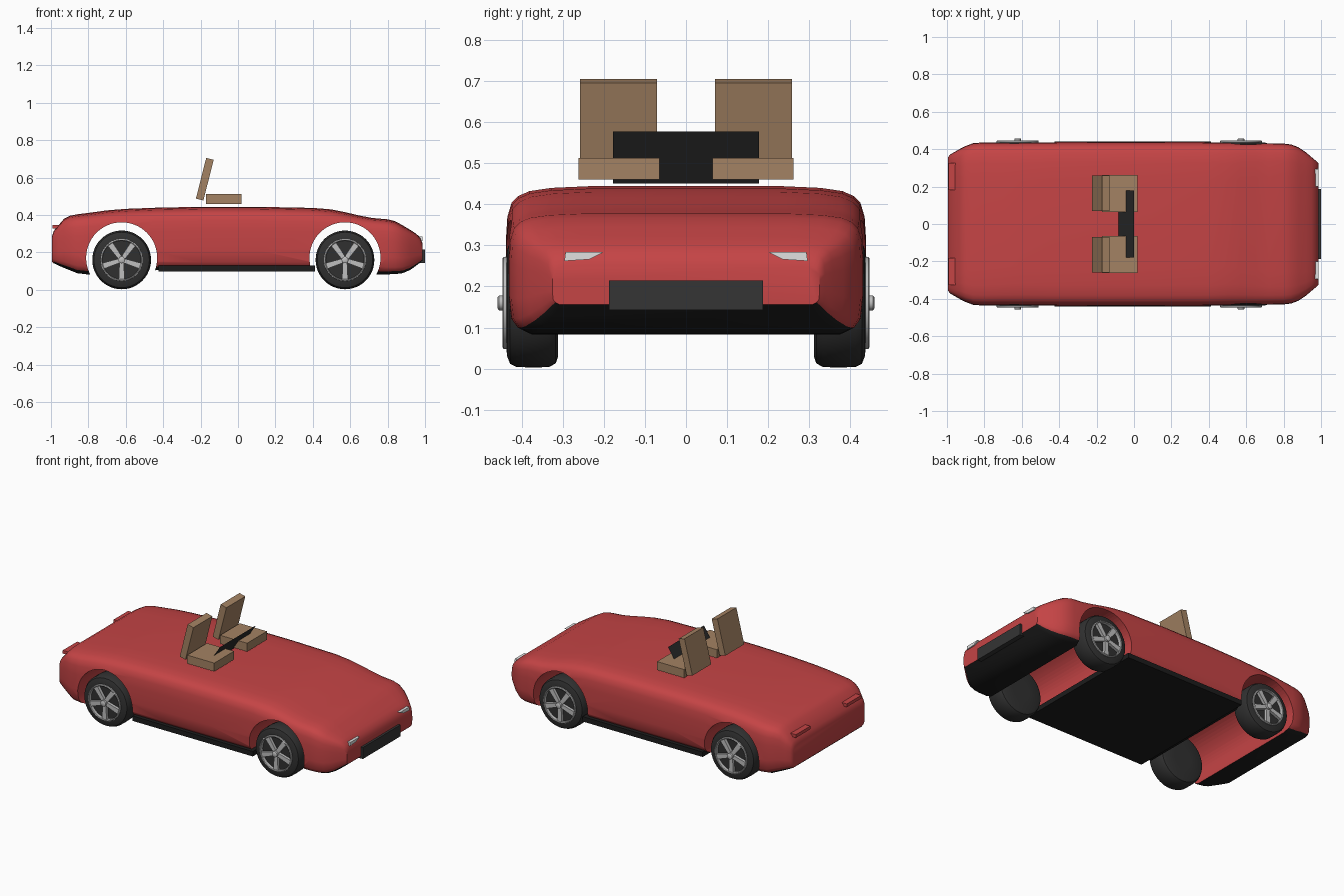
import bpy, bmesh, math
from mathutils import Vector, Matrix

if "Cube" in bpy.data.objects:
    bpy.data.objects.remove(bpy.data.objects["Cube"])


def material(name, r, g, b):
    m = bpy.data.materials.new(name)
    m.diffuse_color = (r, g, b, 1)
    m.use_nodes = True
    m.node_tree.nodes["Principled BSDF"].inputs["Base Color"].default_value = m.diffuse_color
    return m


RED = material("red paint", 0.56, 0.058, 0.06)
BLACK = material("black underbody", 0.012, 0.012, 0.012)
RUBBER = material("dark rubber", 0.03, 0.03, 0.03)
SILVER = material("silver metal", 0.52, 0.52, 0.52)
TAN = material("tan leather", 0.37, 0.225, 0.125)
GLASS = material("dark glass", 0.023, 0.023, 0.023)
PLATE = material("dark grille", 0.035, 0.035, 0.035)
LAMP = material("white lamp", 0.75, 0.75, 0.75)


def finish(name, bm, *mats, smooth=False):
    bmesh.ops.recalc_face_normals(bm, faces=bm.faces)
    me = bpy.data.meshes.new(name)
    bm.to_mesh(me)
    bm.free()
    for m in mats:
        me.materials.append(m)
    ob = bpy.data.objects.new(name, me)
    bpy.context.collection.objects.link(ob)
    if smooth:
        bpy.context.view_layer.objects.active = ob
        ob.select_set(True)
        bpy.ops.object.shade_smooth_by_angle(angle=math.radians(38))
        ob.select_set(False)
    return ob


def add_prism(bm, pts, vec):
    """Extrude a closed outline along a vector."""
    f = bm.faces.new([bm.verts.new(p) for p in pts])
    ret = bmesh.ops.extrude_face_region(bm, geom=[f], use_keep_orig=True)
    moved = [v for v in ret["geom"] if isinstance(v, bmesh.types.BMVert)]
    bmesh.ops.translate(bm, verts=moved, vec=vec)


def prism(name, pts, vec, mat):
    bm = bmesh.new()
    add_prism(bm, pts, vec)
    return finish(name, bm, mat)


def box(name, x, y, z, mat):
    return prism(name, [(x[0], y[0], z[0]), (x[1], y[0], z[0]),
                        (x[1], y[1], z[0]), (x[0], y[1], z[0])],
                 (0, 0, z[1] - z[0]), mat)


def add_lathe(bm, profile, cx, cz, side, seg=48, closed=False):
    """Revolve (radius, y) points around a sideways axle."""
    rings = []
    for r, y in profile:
        rings.append([bm.verts.new((cx + r * math.cos(2 * math.pi * i / seg), side * y,
                                    cz + r * math.sin(2 * math.pi * i / seg)))
                      for i in range(seg)])
    pairs = list(zip(rings, rings[1:]))
    if closed:
        pairs.append((rings[-1], rings[0]))
    else:
        bm.faces.new(rings[0])
        bm.faces.new(rings[-1])
    for a, b in pairs:
        for i in range(seg):
            j = (i + 1) % seg
            bm.faces.new((a[i], a[j], b[j], b[i]))


# Body stations along the length: x, half width, top height, bottom height
STATIONS = [
    (-0.995, 0.355, 0.285, 0.152), (-0.985, 0.37, 0.315, 0.142), (-0.96, 0.385, 0.345, 0.130),
    (-0.93, 0.402, 0.38, 0.117), (-0.90, 0.417, 0.396, 0.105), (-0.86, 0.432, 0.404, 0.089),
    (-0.81, 0.436, 0.41, 0.083), (-0.70, 0.436, 0.425, 0.083), (-0.60, 0.437, 0.433, 0.084),
    (-0.44, 0.437, 0.439, 0.105), (-0.20, 0.438, 0.444, 0.105), (0.10, 0.438, 0.444, 0.105),
    (0.40, 0.437, 0.438, 0.105), (0.50, 0.436, 0.43, 0.084), (0.57, 0.435, 0.416, 0.083),
    (0.65, 0.434, 0.397, 0.083), (0.72, 0.432, 0.384, 0.083), (0.80, 0.43, 0.377, 0.083),
    (0.84, 0.425, 0.367, 0.084), (0.88, 0.41, 0.345, 0.089), (0.92, 0.383, 0.321, 0.106),
    (0.95, 0.357, 0.302, 0.127), (0.973, 0.338, 0.281, 0.145), (0.986, 0.325, 0.25, 0.156)]
# Half section: inset from the side and height, both as fractions of section height
SECTION = [(0.19, 0), (0.075, 0.055), (0.02, 0.13), (0, 0.32), (0, 0.62), (0.01, 0.78),
           (0.04, 0.88), (0.09, 0.93), (0.17, 0.965), (0.33, 0.988), (0.6, 1)]

bm = bmesh.new()
rings = []
for x, w, zt, zb in STATIONS:
    h = zt - zb
    half = [(w - d * h, zb + f * h) for d, f in SECTION]
    loop = half + [(-y, z) for y, z in reversed(half)]
    rings.append([bm.verts.new((x, y, z)) for y, z in loop])
n = len(rings[0])
for a, b in zip(rings, rings[1:]):
    for i in range(n):
        j = (i + 1) % n
        bm.faces.new((a[i], a[j], b[j], b[i]))
bm.faces.new(rings[0])
bm.faces.new(rings[-1])
bmesh.ops.recalc_face_normals(bm, faces=bm.faces)
bm.normal_update()
for f in bm.faces:
    f.material_index = 1 if f.normal.z < -0.64 else 0
body = finish("body", bm, RED, BLACK, smooth=True)

# Wheel arches run right across the body
AXLES = {"rear": -0.622, "front": 0.572}
for end, cx in AXLES.items():
    bm = bmesh.new()
    add_lathe(bm, [(0.19, -0.6), (0.19, 0.6)], cx, 0.171, 1, 64)
    cutter = finish(end + "_arch_cutter", bm, RED)
    cutter.hide_render = True
    cutter.display_type = 'WIRE'
    mod = body.modifiers.new(end + " arch", 'BOOLEAN')
    mod.object = cutter
    mod.operation = 'DIFFERENCE'
    mod.solver = 'EXACT'
# Bake the cuts and drop the cutters
dg = bpy.context.evaluated_depsgraph_get()
cut_mesh = bpy.data.meshes.new_from_object(body.evaluated_get(dg))
body.modifiers.clear()
body.data = cut_mesh
for end in AXLES:
    bpy.data.objects.remove(bpy.data.objects[end + "_arch_cutter"])
bpy.context.view_layer.objects.active = body
body.select_set(True)
bpy.ops.object.shade_smooth_by_angle(angle=math.radians(38))
body.select_set(False)

# Floor with side skirts
box("floor_and_skirts", (-0.425, 0.412), (-0.441, 0.441), (0.099, 0.13), BLACK)

# Wheels
TYRE = [(0.06, 0.311), (0.13, 0.311), (0.147, 0.317), (0.156, 0.333), (0.157, 0.37),
        (0.156, 0.412), (0.148, 0.428), (0.13, 0.435), (0.112, 0.437), (0.106, 0.424), (0.02, 0.424)]
RIM = [(0.103, 0.424), (0.103, 0.444), (0.107, 0.447), (0.112, 0.444), (0.113, 0.43)]
HUB = [(0.018, 0.42), (0.018, 0.455), (0.014, 0.458)]
for end, cx in AXLES.items():
    for s, label in ((-1, "right"), (1, "left")):
        cz = 0.16
        bm = bmesh.new()
        add_lathe(bm, TYRE, cx, cz, s)
        finish(f"{end}_{label}_tyre", bm, RUBBER, smooth=True)
        bm = bmesh.new()
        add_lathe(bm, RIM, cx, cz, s, closed=True)
        add_lathe(bm, HUB, cx, cz, s, 20)
        for k in range(5):
            rot = Matrix.Rotation(math.pi / 2 + k * 2 * math.pi / 5, 4, 'Y')
            outline = [(0.0, -0.011), (0.105, -0.016), (0.105, 0.016), (0.0, 0.011)]
            pts = [Vector((cx, s * 0.422, cz)) + rot @ Vector((a, 0, b)) for a, b in outline]
            add_prism(bm, pts, (0, s * 0.02, 0))
        finish(f"{end}_{label}_rim", bm, SILVER, smooth=True)

# Paired seats and lamps
for s, label in ((-1, "right"), (1, "left")):
    box(label + "_seat_cushion", (-0.17, 0.018), sorted((s * 0.065, s * 0.262)), (0.46, 0.513), TAN)
    prism(label + "_seat_back", [(x, s * 0.07, z) for x, z in
          ((-0.225, 0.488), (-0.185, 0.478), (-0.13, 0.695), (-0.17, 0.705))],
          (0, s * 0.188, 0), TAN)
    prism(label + "_headlamp", [(0.962, s * y, z) for y, z in
          ((0.2, 0.284), (0.293, 0.284), (0.296, 0.262), (0.235, 0.266))],
          (0.025, 0, 0), LAMP)
    box(label + "_tail_lamp", (-0.993, -0.95), sorted((s * 0.182, s * 0.325)), (0.327, 0.347), RED)

# Slanted screen between the seats
bm = bmesh.new()
bm.faces.new([bm.verts.new(p) for p in ((-0.083, -0.178, 0.45), (-0.083, 0.178, 0.45),
                                        (0.0, 0.178, 0.577), (0.0, -0.178, 0.577))])
finish("slanted_screen", bm, GLASS)

# Front grille
box("front_grille", (0.96, 1.0), (-0.187, 0.187), (0.143, 0.215), PLATE)
